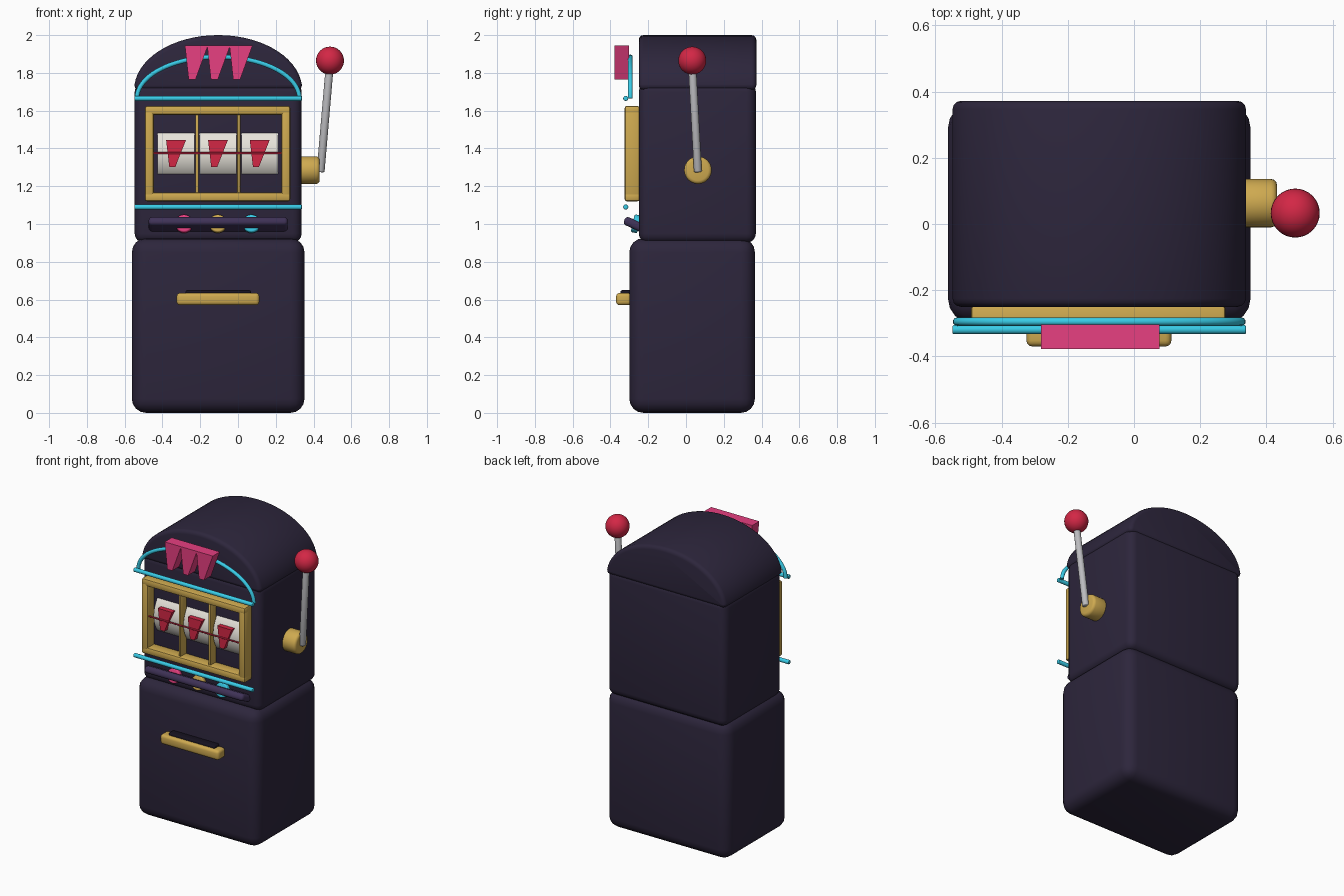
import bpy, math
from mathutils import Vector

if "Cube" in bpy.data.objects:
    bpy.data.objects.remove(bpy.data.objects["Cube"])

CX = -0.105  # cabinet centre line


def mat(name, r, g, b):
    m = bpy.data.materials.new(name)
    m.diffuse_color = (r, g, b, 1)
    m.use_nodes = True
    m.node_tree.nodes["Principled BSDF"].inputs["Base Color"].default_value = m.diffuse_color
    return m


DARK = mat("dark_body", .026, .019, .045)
PURPLE = mat("console_purple", .05, .032, .095)
GOLD = mat("gold", .62, .40, .08)
PINK = mat("pink", .8, .05, .22)
CYAN = mat("cyan", .04, .6, .8)
RED = mat("red", .65, .02, .06)
STEEL = mat("steel", .5, .5, .52)
CREAM = mat("cream", .8, .77, .7)
BLACK = mat("slot_black", .008, .006, .014)


def finish(o, name, m, bevel=0, seg=3):
    o.name = name
    o.data.materials.append(m)
    bpy.ops.object.select_all(action='DESELECT')
    o.select_set(True)
    bpy.context.view_layer.objects.active = o
    if bevel:
        b = o.modifiers.new("Bevel", 'BEVEL')
        b.width, b.segments, b.limit_method = bevel, seg, 'ANGLE'
        bpy.ops.object.modifier_apply(modifier="Bevel")
    bpy.ops.object.shade_smooth_by_angle(angle=math.radians(40))
    return o


def box(name, x, y, z, m, bevel=0, seg=3):
    """Box from (min, max) ranges on each axis."""
    bpy.ops.mesh.primitive_cube_add(size=1)
    o = bpy.context.object
    for v in o.data.vertices:
        v.co = [r[0] if c < 0 else r[1] for c, r in zip(v.co, (x, y, z))]
    return finish(o, name, m, bevel, seg)


def rod(name, a, b, r, m, bevel=0, sides=24):
    """Cylinder between two points."""
    a, b = Vector(a), Vector(b)
    bpy.ops.mesh.primitive_cylinder_add(radius=r, depth=(b - a).length,
                                        vertices=sides, location=(a + b) / 2)
    o = bpy.context.object
    o.rotation_euler = (b - a).to_track_quat('Z', 'Y').to_euler()
    return finish(o, name, m, bevel)


def prism(name, pts, y0, y1, m, bevel=0):
    """Extrude an x-z outline along y."""
    n = len(pts)
    verts = [(x, y, z) for y in (y0, y1) for x, z in pts]
    faces = [list(range(n)), list(range(2 * n - 1, n - 1, -1))]
    faces += [(i, i + n, (i + 1) % n + n, (i + 1) % n) for i in range(n)]
    me = bpy.data.meshes.new(name)
    me.from_pydata(verts, [], faces)
    o = bpy.data.objects.new(name, me)
    bpy.context.collection.objects.link(o)
    bpy.context.view_layer.objects.active = o
    bpy.ops.object.select_all(action='DESELECT')
    o.select_set(True)
    bpy.ops.object.mode_set(mode='EDIT')
    bpy.ops.mesh.select_all(action='SELECT')
    bpy.ops.mesh.normals_make_consistent(inside=False)
    bpy.ops.object.mode_set(mode='OBJECT')
    return finish(o, name, m, bevel)


def wedge(name, x, z, w, h, y0, y1, m):
    """Plain slanted, tapering ornament."""
    pts = [(-.5, .5), (.5, .5), (-.04, -.5), (-.34, -.5)]
    return prism(name, [(x + a * w, z + b * h) for a, b in pts], y0, y1, m)


# Cabinet
box("lower_cabinet", (CX - .457, CX + .457), (-.30, .365), (0, .925), DARK, .075, 4)
box("upper_cabinet", (CX - .442, CX + .442), (-.25, .37), (.90, 1.75), DARK, .05, 4)
dome = [(CX + .445 * math.cos(t), 1.71 + .29 * math.sin(t))
        for t in [math.pi * i / 32 for i in range(33)]]
prism("dome_top", dome, -.25, .372, DARK, .045)

# Window frame and dividers
fx, fz, fy, t = (-.493, .277), (1.12, 1.625), (-.325, -.245), .047
for n, z in (("bottom", fz[0]), ("top", fz[1] - t)):
    box("frame_" + n, fx, fy, (z, z + t), GOLD, .012, 2)
for n, x in (("left", fx[0]), ("right", fx[1] - t)):
    box("frame_" + n, (x, x + t), fy, fz, GOLD, .012, 2)
for x in (-.217, .004):
    box("reel_divider", (x - .008, x + .008), (-.31, -.245), (1.16, 1.585), GOLD, .003, 2)

# Reels with plain slanted symbols and the pay line
for x in (-.328, -.106, .115):
    rod("reel", (x - .097, -.12, 1.373), (x + .097, -.12, 1.373), .17, CREAM, 0, 48)
    wedge("reel_symbol", x, 1.373, .105, .143, -.308, -.275, RED)
rod("pay_line", (-.447, -.31, 1.375), (.231, -.31, 1.375), .005, RED, 0, 12)

# Marquee ornaments
for i in (-1, 0, 1):
    wedge("marquee_symbol", CX + .118 * i + .003, 1.855, .122, .18, -.378, -.303, PINK)

# Neon tubes
for z in (1.665, 1.09):
    rod("neon_bar", (CX - .443, -.319, z), (CX + .443, -.319, z), .0135, CYAN, .004)
cu = bpy.data.curves.new("neon_arch", 'CURVE')
cu.dimensions, cu.bevel_depth, cu.bevel_resolution = '3D', .0125, 3
cu.use_fill_caps = True
sp = cu.splines.new('POLY')
sp.points.add(40)
for i, p in enumerate(sp.points):
    a = math.pi * i / 40
    p.co = (CX + .43 * math.cos(a), -.295, 1.665 + .22 * math.sin(a), 1)
arch = bpy.data.objects.new("neon_arch", cu)
bpy.context.collection.objects.link(arch)
cu.materials.append(CYAN)

# Tilted console shelf and buttons
shelf = box("console_shelf", (-.368, .368), (-.087, .087), (-.023, .023), PURPLE, .018)
shelf.location = (CX, -.247, .985)
shelf.rotation_euler.x = math.radians(-25)
for x, m in ((-.286, PINK), (-.107, GOLD), (.071, CYAN)):
    rod("console_button", (x, -.282, 1.005), (x, -.248, .997), .048, m, .008)

# Coin tray
box("coin_tray_lip", (-.325, .113), (-.37, -.29), (.57, .635), GOLD, .018)
box("coin_slot", (-.277, .068), (-.347, -.29), (.60, .65), BLACK, .01)

# Lever
rod("lever_hub", (.32, .063, 1.285), (.432, .063, 1.285), .073, GOLD, .018, 32)
rod("lever_arm", (.437, .063, 1.275), (.485, .033, 1.83), .021, STEEL, .006)
bpy.ops.mesh.primitive_uv_sphere_add(radius=.074, segments=32, ring_count=16,
                                     location=(.487, .033, 1.865))
finish(bpy.context.object, "lever_knob", RED)
